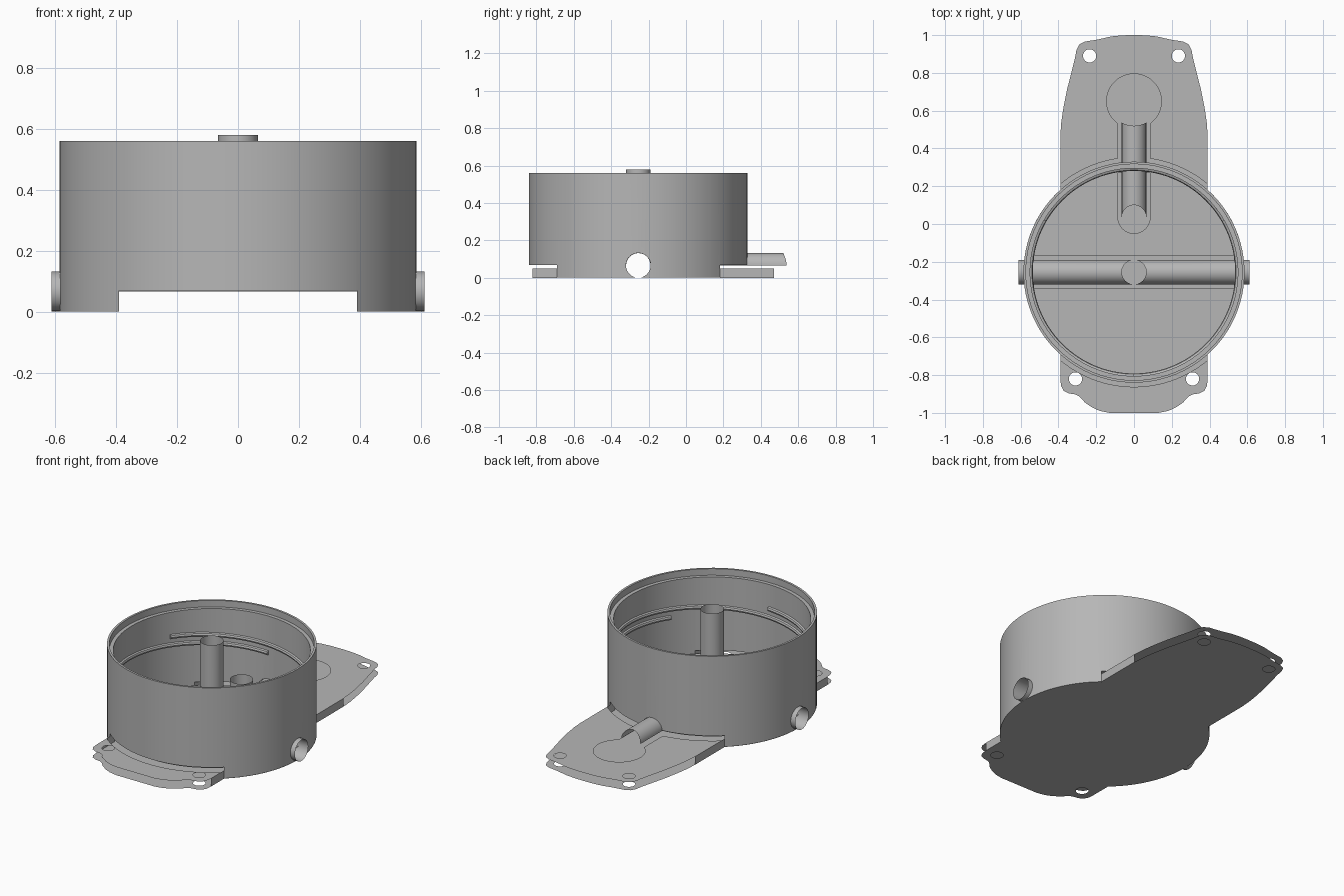
import bpy, bmesh
from math import sin, cos, pi, radians, sqrt, acos, asin, atan2
from mathutils import Matrix, Vector

cube = bpy.data.objects.get("Cube")
if cube:
    bpy.data.objects.remove(cube, do_unlink=True)

GREY = (0.47, 0.47, 0.47, 1)
mat = bpy.data.materials.new("plain grey")
mat.use_nodes = True
mat.diffuse_color = GREY
mat.node_tree.nodes["Principled BSDF"].inputs["Base Color"].default_value = GREY

CY = -0.255              # y of the drum axis
R_OUT, R_IN, H = 0.585, 0.55, 0.56
R_FIL = 0.607            # edge of the plate around the drum
TOP, GAP = 0.05, 0.07    # plate top, underside of the drum wall
R, ZC = 0.065, 0.067     # pipe radius and height
HALF = 0.39              # half width of the plate
WY = 0.035               # y of the short inlet pipe
CUP_Y, CUP_R, SLOT = 0.65, 0.145, 0.085


def finish(name, bm, smooth=True):
    me = bpy.data.meshes.new(name)
    bm.to_mesh(me)
    bm.free()
    ob = bpy.data.objects.new(name, me)
    bpy.context.collection.objects.link(ob)
    me.materials.append(mat)
    if smooth:
        bpy.ops.object.select_all(action='DESELECT')
        ob.select_set(True)
        bpy.context.view_layer.objects.active = ob
        bpy.ops.object.shade_smooth_by_angle(angle=radians(30))
    return ob


def arc(cx, cy, r, a, b, n=24):
    """Points on an arc from angle a to angle b."""
    return [(cx + r * cos(a + (b - a) * i / n), cy + r * sin(a + (b - a) * i / n))
            for i in range(n + 1)]


def circle(cx, cy, r, n=32):
    return arc(cx, cy, r, 0, 2 * pi, n)[:-1]


def mirrored(pts):
    return [(-x, y) for x, y in reversed(pts)]


def sheet(name, z, loops, up=1):
    """Flat face with holes; the first loop is the outline."""
    bm = bmesh.new()
    edges = []
    for loop in loops:
        vs = [bm.verts.new((x, y, z)) for x, y in loop]
        edges += [bm.edges.new((v, vs[i - 1])) for i, v in enumerate(vs)]
    bmesh.ops.triangle_fill(bm, use_beauty=True, edges=edges, normal=(0, 0, up))
    for f in bm.faces:
        f.normal_update()
        if f.normal.z * up < 0:
            f.normal_flip()
    return finish(name, bm, False)


def skin(name, rows):
    """Surface through rows of points."""
    bm = bmesh.new()
    grid = [[bm.verts.new(p) for p in row] for row in rows]
    for a, b in zip(grid, grid[1:]):
        for i in range(len(a) - 1):
            bm.faces.new((a[i], a[i + 1], b[i + 1], b[i]))
    bmesh.ops.remove_doubles(bm, verts=bm.verts, dist=1e-5)
    bmesh.ops.recalc_face_normals(bm, faces=bm.faces)
    return finish(name, bm)


# Plate outlines, +x half
front_half = [(0, -1), (0.13, -1), (0.18, -0.99), (0.22, -0.972), (0.26, -0.945),
              (0.29, -0.912), (0.31, -0.902), (0.345, -0.897), (0.372, -0.883),
              (0.386, -0.858), (HALF, -0.82)]
back_half = [(HALF, 0.47), (0.385, 0.54), (0.373, 0.62), (0.355, 0.71), (0.332, 0.8),
             (0.312, 0.88), (0.305, 0.92), (0.29, 0.95), (0.26, 0.966),
             (0.2, 0.975), (0.12, 0.993), (0.06, 0.999), (0, 1)]
front_edge = mirrored(front_half)[:-1] + front_half
back_edge = back_half + mirrored(back_half)[1:]
front_holes = [circle(s * 0.31, -0.82, 0.035) for s in (-1, 1)]
back_holes = [circle(s * 0.235, 0.89, 0.035) for s in (-1, 1)]

# Bottom sheet: plate and drum footprint joined
a = acos(HALF / R_OUT)
side_r = arc(0, CY, R_OUT, -a, a)
side_l = arc(0, CY, R_OUT, pi - a, pi + a)
sheet("plate_bottom", 0, [front_edge + side_r + back_edge + side_l]
      + front_holes + back_holes, -1)

# Top sheets in front of and behind the drum
a = acos(HALF / R_FIL)
sheet("front_plate_top", TOP,
      [front_edge + arc(0, CY, R_FIL, -a, a - pi, 48)] + front_holes)
b = acos(SLOT / R_FIL)
c = asin(SLOT / CUP_R)
keyhole = (arc(0, CY, R_FIL, pi - a, pi - b)
           + arc(0, CUP_Y, CUP_R, 1.5 * pi - c, -pi / 2 + c, 40)
           + arc(0, CY, R_FIL, b, a))
sheet("back_plate_top", TOP, [back_edge + keyhole] + back_holes)

# Straight side walls of the plate
y_in = sqrt(R_OUT ** 2 - HALF ** 2)
for s, side in ((-1, "right"), (1, "left")):
    for end, y0, y1 in (("front", -0.82, CY - y_in), ("back", CY + y_in, 0.47)):
        skin(f"{side}_{end}_plate_wall",
             [[(s * HALF, y0, z), (s * HALF, y1, z)] for z in (0, TOP)])

# Drum floor with slots for the pipes
inlet_slot = arc(0, WY, SLOT, 0, -pi) + [(-SLOT, 0.27), (SLOT, 0.27)]
w = 0.53
cross_slot = [(-w, CY - SLOT), (w, CY - SLOT), (w, CY + SLOT), (-w, CY + SLOT)]
sheet("drum_floor", TOP, [circle(0, CY, R_IN, 96), inlet_slot, cross_slot])

# Drum wall with stepped rim
bm = bmesh.new()
profile = [(R_IN, 0.001), (R_OUT, 0.001), (R_OUT, H), (0.572, H), (0.572, 0.52), (R_IN, 0.52)]
N = 96
rings = [[bm.verts.new((r * cos(2 * pi * i / N), CY + r * sin(2 * pi * i / N), z))
          for r, z in profile] for i in range(N)]
for i in range(N):
    p, q = rings[i - 1], rings[i]
    for j in range(len(profile)):
        bm.faces.new((p[j - 1], q[j - 1], q[j], p[j]))
bmesh.ops.recalc_face_normals(bm, faces=bm.faces)
drum = finish("drum_wall", bm, False)


def cut(target, name, bm):
    cutter = finish(name, bm, False)
    cutter.hide_render = True
    mod = target.modifiers.new(name, 'BOOLEAN')
    mod.object, mod.operation, mod.solver = cutter, 'DIFFERENCE', 'EXACT'
    bpy.context.view_layer.objects.active = target
    bpy.ops.object.modifier_apply(modifier=name)
    bpy.data.objects.remove(cutter, do_unlink=True)


def rod(axis, centre, length):
    bm = bmesh.new()
    turn = Vector((0, 0, 1)).rotation_difference(Vector(axis)).to_matrix().to_4x4()
    bmesh.ops.create_cone(bm, cap_ends=True, segments=48, radius1=R + 0.001,
                          radius2=R + 0.001, depth=length,
                          matrix=Matrix.Translation(centre) @ turn)
    return bm


box = bmesh.new()
bmesh.ops.create_cube(box, size=1, matrix=Matrix.Translation((0, CY, GAP - 0.1))
                      @ Matrix.Diagonal((2 * HALF, 2, 0.2, 1)))
cut(drum, "plate_gap", box)
cut(drum, "cross_bore", rod((1, 0, 0), (0, CY, ZC), 3))
cut(drum, "outlet_bore", rod((0, 1, 0), (0, 0.3, ZC), 0.3))
bpy.ops.object.select_all(action='DESELECT')
drum.select_set(True)
bpy.context.view_layer.objects.active = drum
bpy.ops.object.shade_smooth_by_angle(angle=radians(30))

# Cross pipe: half shells mitred to the post, full rings at the ends
arch = [pi * i / 24 for i in range(25)]
loop = [2 * pi * i / 48 for i in range(49)]
for s, side in ((-1, "right"), (1, "left")):
    skin(f"{side}_cross_pipe",
         [[(s * d, CY + R * cos(t), ZC + R * sin(t))
           for t in arch for d in [start or R * sin(t)]] for start in (0, 0.53)])
    skin(f"{side}_pipe_end",
         [[(s * d, CY + R * cos(t), ZC + R * sin(t)) for t in loop] for d in (0.53, 0.612)])

# Outlet pipe running back through the wall to the cup
skin("outlet_pipe",
     [[(R * cos(t), WY + R * sin(t), ZC + R * sin(t)) for t in arch],
      [(R * cos(t), CUP_Y - sqrt(0.13 ** 2 - (R * cos(t)) ** 2), ZC + R * sin(t))
       for t in arch]])

# Upright pipes saddled on the horizontal ones
skin("centre_post",
     [[(R * cos(t), CY + R * sin(t), z or ZC + R * abs(cos(t))) for t in loop]
      for z in (0, 0.58)])
skin("inlet_post",
     [[(R * cos(t), WY + R * sin(t), z or ZC + R * max(0, sin(t))) for t in loop]
      for z in (0, 0.23)])

# Three rising thread ribs on the inner wall
for k in range(3):
    rib = []
    for i in range(61):
        t = radians(90 + 120 * k + 3 * i)
        z = 0.293 + 0.077 * i / 60
        rib.append([((R_IN + 0.014 * cos(u)) * cos(t), CY + (R_IN + 0.014 * cos(u)) * sin(t),
                     z + 0.014 * sin(u)) for u in loop[::6]])
    ends = [[[sum((Vector(p) for p in row[:-1]), Vector()) / 8] * 9] for row in (rib[0], rib[-1])]
    bm = bmesh.new()
    grid = [[bm.verts.new(p) for p in row[:-1]] for row in rib]
    for p, q in zip(grid, grid[1:]):
        for j in range(8):
            bm.faces.new((p[j - 1], p[j], q[j], q[j - 1]))
    bm.faces.new(grid[0])
    bm.faces.new(grid[-1])
    bmesh.ops.recalc_face_normals(bm, faces=bm.faces)
    finish(f"thread_rib_{k + 1}", bm)
